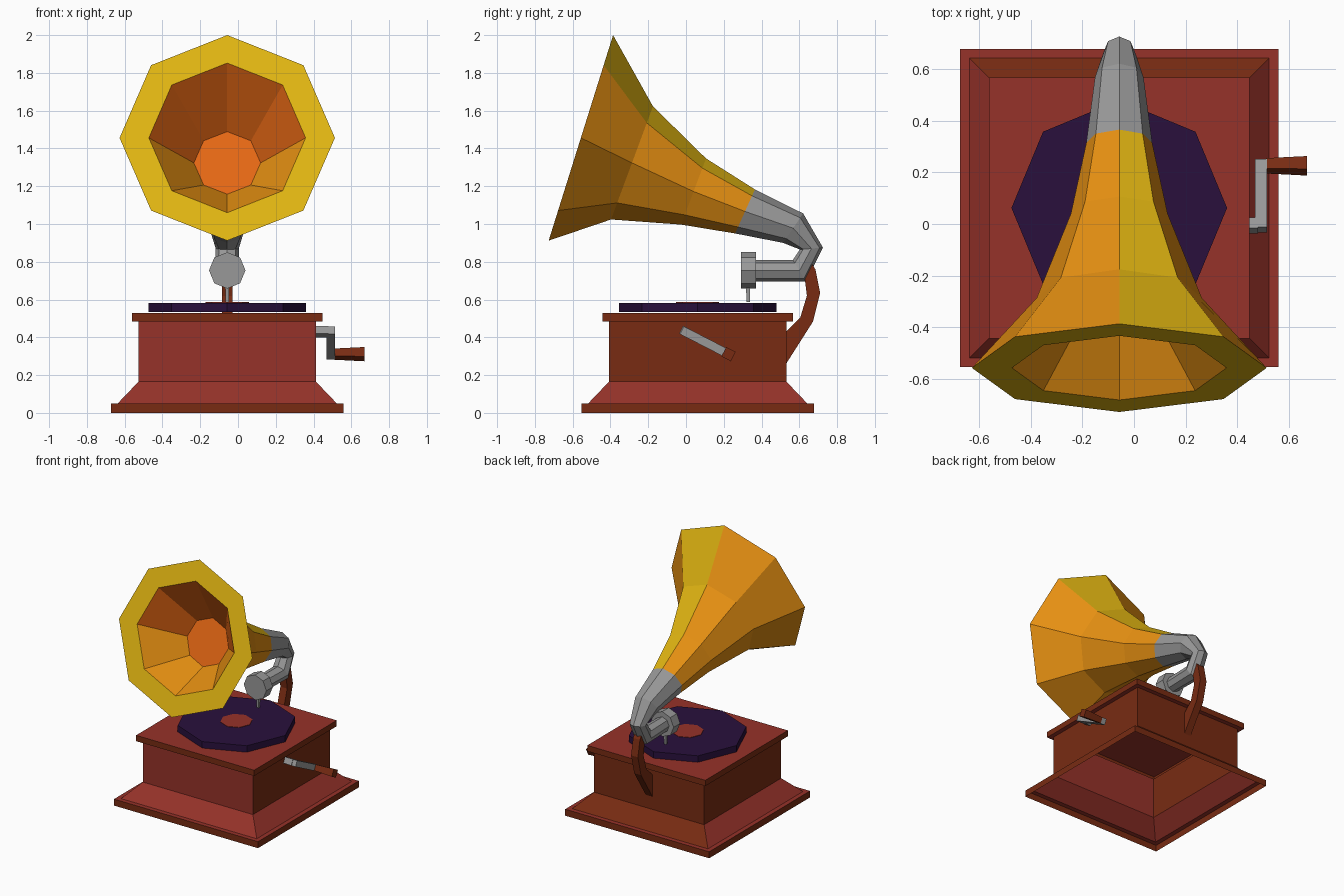
import bpy, bmesh, math
from mathutils import Vector, Matrix

if "Cube" in bpy.data.objects:
    bpy.data.objects.remove(bpy.data.objects["Cube"])

CX, CY = -0.057, 0.062   # centre of cabinet and record


def mat(name, rgb):
    m = bpy.data.materials.new(name)
    lin = [(c / 255 / 12.92) if c < 11 else ((c / 255 + 0.055) / 1.055) ** 2.4 for c in rgb]
    m.diffuse_color = (*lin, 1)
    m.use_nodes = True
    m.node_tree.nodes["Principled BSDF"].inputs["Base Color"].default_value = m.diffuse_color
    return m


RED = mat("red_wood", (150, 50, 41))
BROWN = mat("brown_wood", (120, 43, 18))
GREY = mat("grey_metal", (152, 152, 152))
PURPLE = mat("dark_purple", (41, 16, 60))
YELLOW = mat("yellow_brass", (226, 182, 18))
AMBER = mat("amber_brass", (230, 144, 18))
ORANGE = mat("deep_orange", (230, 104, 20))


def finish(name, bm, mats, rule=None):
    bmesh.ops.recalc_face_normals(bm, faces=bm.faces)
    if rule:
        for f in bm.faces:
            f.material_index = rule(f)
    me = bpy.data.meshes.new(name)
    bm.to_mesh(me)
    bm.free()
    for m in mats:
        me.materials.append(m)
    ob = bpy.data.objects.new(name, me)
    bpy.context.collection.objects.link(ob)
    return ob


def skin(bm, rings, cap_start=False, cap_end=False):
    """Bridge rings of points; returns side faces as [segment][side]."""
    vs = [[bm.verts.new(p) for p in r] for r in rings]
    n = len(vs[0])
    out = [[bm.faces.new((a[k], a[(k + 1) % n], b[(k + 1) % n], b[k])) for k in range(n)]
           for a, b in zip(vs, vs[1:])]
    if cap_start:
        bm.faces.new(vs[0])
    if cap_end:
        out.append([bm.faces.new(vs[-1])])
    return out


def oct_ring(top, bottom, scale=1.0):
    """Octagon whose first and fifth corners are the given (y, z) points."""
    c = Vector((CX, (top[0] + bottom[0]) / 2, (top[1] + bottom[1]) / 2))
    v = (Vector((CX, *top)) - c) * scale
    return [c + v * math.cos(k * math.pi / 4) + Vector((v.length * math.sin(k * math.pi / 4), 0, 0))
            for k in range(8)]


def square(h, z):
    return [(CX + sx * h, CY + sy * h, z) for sx, sy in ((-1, -1), (1, -1), (1, 1), (-1, 1))]


def disc(name, r, z0, z1, m):
    bm = bmesh.new()
    skin(bm, [[(CX + r * math.cos(k * math.pi / 4), CY + r * math.sin(k * math.pi / 4), z)
               for k in range(8)] for z in (z0, z1)], True, True)
    finish(name, bm, [m])


def bar(name, p, q, w0, w1, m, roll=0.0):
    """Square bar from p to q, width w0 tapering to w1."""
    p, q = Vector(p), Vector(q)
    d = (q - p).normalized()
    s = Vector((1, 0, 0)) if abs(d.x) < 0.9 else Vector((0, 1, 0))
    s = Matrix.Rotation(roll, 3, d) @ s
    t = d.cross(s)
    bm = bmesh.new()
    skin(bm, [[c + (s * a + t * b) * w / 2 for a, b in ((-1, -1), (1, -1), (1, 1), (-1, 1))]
              for c, w in ((p, w0), (q, w1))], True, True)
    finish(name, bm, [m])


# Cabinet: open-bottomed shell with plate, sloped plinth, walls and lid
PROFILE = [(0.615, 0), (0.615, 0.05), (0.58, 0.05), (0.47, 0.165),
           (0.47, 0.485), (0.504, 0.485), (0.504, 0.53)]


def cabinet_rule(f):
    n, z = f.normal, f.calc_center_median().z
    if abs(n.z) > 0.9:
        return 0
    if z < 0.05 or z > 0.485:          # plate and lid edges
        return 1
    if abs(n.z) > 0.3:                 # plinth slopes
        return 1 if n.y > 0.3 else 0
    return 0 if n.y < -0.5 else 1      # walls


bm = bmesh.new()
skin(bm, [square(h, z) for h, z in PROFILE], False, True)
finish("cabinet", bm, [RED, BROWN], cabinet_rule)

# Record and label
disc("record", 0.417, 0.533, 0.583, PURPLE)
disc("record_label", 0.114, 0.580, 0.586, RED)

# Horn: outside, flat lip, inner bowl and back disc
RIM = ((-0.386, 2.0), (-0.727, 0.912))
MID = ((-0.175, 1.623), (-0.397, 1.024))
NECK = ((0.106, 1.347), (-0.026, 0.997))
END = ((0.365, 1.183), (0.26, 0.95))
bm = bmesh.new()
segs = skin(bm, [oct_ring(*END), oct_ring(*NECK), oct_ring(*MID), oct_ring(*RIM),
                 oct_ring(*RIM, 0.728), oct_ring(*MID, 0.553)], False, True)
for i, seg in enumerate(segs):
    for k, f in enumerate(seg):
        if i < 3:
            f.material_index = 0 if k == 0 else 1
        elif i == 3:
            f.material_index = 0
        else:
            f.material_index = 2 if i == 5 or k in (0, 1, 6, 7) else 1
finish("horn", bm, [YELLOW, AMBER, ORANGE])

# Tone arm: curved tapering tube
bm = bmesh.new()
skin(bm, [oct_ring(*r) for r in (
    END,
    ((0.62, 1.056), (0.515, 0.90)),
    ((0.725, 0.875), (0.603, 0.865)),
    ((0.635, 0.695), (0.566, 0.81)),
    ((0.36, 0.695), (0.36, 0.81)))], False, True)
finish("tone_arm", bm, [GREY])

# Sound box and needle
bm = bmesh.new()
skin(bm, [oct_ring((y, 0.851), (y, 0.658)) for y in (0.29, 0.37)], True, True)
finish("sound_box", bm, [GREY])
bar("needle", (CX, 0.329, 0.68), (CX, 0.329, 0.587), 0.022, 0.018, GREY)

# Back bracket: side profile given width
BRACKET = [(0.66, 0.80), (0.685, 0.76), (0.71, 0.635), (0.672, 0.483), (0.53, 0.26),
           (0.53, 0.43), (0.605, 0.505), (0.64, 0.62), (0.63, 0.70), (0.62, 0.75)]
bm = bmesh.new()
skin(bm, [[(CX + s * 0.029, y, z) for y, z in BRACKET] for s in (-1, 1)], True, True)
finish("back_bracket", bm, [BROWN])

# Crank
TILT = math.atan2(-0.135, 0.26)
bar("crank_shaft", (0.40, -0.005, 0.43), (0.48, -0.005, 0.43), 0.046, 0.046, GREY, TILT)
bar("crank_arm", (0.491, -0.022, 0.438), (0.491, 0.24, 0.303), 0.046, 0.046, GREY)
bar("crank_handle", (0.51, 0.225, 0.311), (0.67, 0.225, 0.311), 0.044, 0.056, BROWN, TILT)
